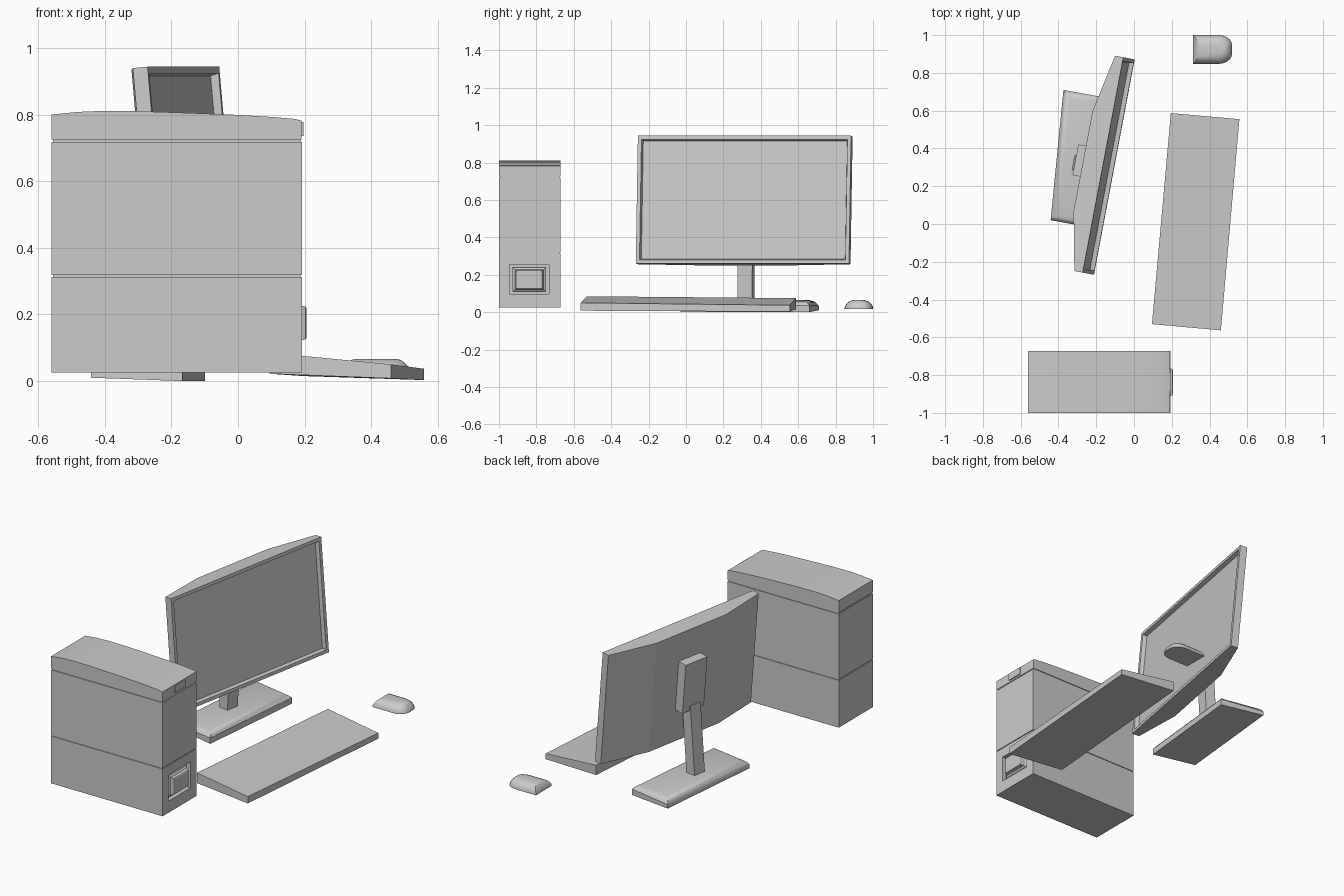
import bpy, bmesh
from math import radians, sin, cos, pi
from mathutils import Matrix, Vector

if "Cube" in bpy.data.objects:
    bpy.data.objects.remove(bpy.data.objects["Cube"])


def loft(name, rings, matrix=None, smooth=None):
    """Solid from equal-length rings of points, capped at both ends."""
    bm = bmesh.new()
    vr = [[bm.verts.new(p) for p in r] for r in rings]
    n = len(vr[0])
    for a, b in zip(vr, vr[1:]):
        for i in range(n):
            j = (i + 1) % n
            bm.faces.new((a[i], a[j], b[j], b[i]))
    bm.faces.new(vr[0][::-1])
    bm.faces.new(vr[-1])
    if matrix:
        bm.transform(matrix)
    bmesh.ops.recalc_face_normals(bm, faces=bm.faces)
    me = bpy.data.meshes.new(name)
    bm.to_mesh(me)
    bm.free()
    ob = bpy.data.objects.new(name, me)
    bpy.context.collection.objects.link(ob)
    if smooth:
        bpy.ops.object.select_all(action='DESELECT')
        ob.select_set(True)
        bpy.context.view_layer.objects.active = ob
        bpy.ops.object.shade_smooth_by_angle(angle=radians(smooth))
    return ob


def rect_x(x, y0, y1, z0, z1):
    return [(x, y0, z0), (x, y1, z0), (x, y1, z1), (x, y0, z1)]


def box(name, x0, x1, y0, y1, z0, z1, matrix=None):
    return loft(name, [rect_x(x, y0, y1, z0, z1) for x in (x0, x1)], matrix)


# --- Tower case: two body sections, recessed seams, curved lid
XB, XF, YR, YL = -0.56, 0.192, -1.0, -0.672
lower = box("tower_lower_body", XB, XF, YR, YL, 0.025, 0.313)
box("tower_upper_body", XB, XF, YR, YL, 0.318, 0.717)
for i, (z0, z1) in enumerate(((0.31, 0.32), (0.71, 0.735))):
    box(f"tower_seam_{i}", XB + .005, XF - .005, YR + .005, YL - .005, z0, z1)
lid_top = [(XB, .80), (-.48, .808), (-.41, .811), (-.30, .810), (-.15, .805),
           (0.0, .799), (.10, .793), (.17, .787), (XF - .002, .782)]
loft("tower_lid", [rect_x(x, YR, YL, .725, z) for x, z in lid_top], smooth=25)
box("tower_lid_latch", .17, .196, -.885, -.785, .735, .778)

# Front panel recess with a stepped frame and raised button
cut = box("panel_cutter", .165, .25, -.944, -.732, .096, .254)
cut.hide_render = True
mod = lower.modifiers.new("recess", 'BOOLEAN')
mod.operation = 'DIFFERENCE'
mod.object = cut
mod.solver = 'EXACT'
bpy.context.view_layer.objects.active = lower
bpy.ops.object.modifier_apply(modifier=mod.name)
bpy.data.objects.remove(cut)


def panel_ring(x, hy, hz):
    return rect_x(x, -.838 - hy, -.838 + hy, .174 - hz, .174 + hz)


loft("panel_button", [panel_ring(.16, .09, .064), panel_ring(.178, .09, .064),
                      panel_ring(.186, .076, .053), panel_ring(.203, .07, .049),
                      panel_ring(.206, .064, .044)])

# --- Monitor: tapered back shell, inset screen
YAW = Matrix.Rotation(radians(-10.7), 4, 'Z')
MON = (Matrix.Translation((-.134, .307, .602)) @ YAW
       @ Matrix.Rotation(radians(-5.1), 4, 'Y'))
half = [(0, .58), (-.045, .58), (-.108, .27)]
outline = half + [(u, -v) for u, v in reversed(half)]
monitor = loft("monitor", [[(u, v, w) for u, v in outline] for w in (-.343, .343)])
bm = bmesh.new()
bm.from_mesh(monitor.data)
screen = max(bm.faces, key=lambda f: f.calc_center_median().x)
bmesh.ops.inset_region(bm, faces=[screen], thickness=.028)
bmesh.ops.inset_region(bm, faces=[screen], thickness=.008)
for v in screen.verts:
    v.co.x -= .024
bm.transform(MON)
bm.to_mesh(monitor.data)
bm.free()

# Mount block and leaning neck
box("monitor_mount", -.165, -.10, -.083, .083, -.14, .165, MON)


def neck_ring(x, y, z):
    return [Vector((x, y, z)) + YAW @ Vector((a, b, 0))
            for a, b in ((-.032, -.04), (.032, -.04), (.032, .04), (-.032, .04))]


loft("monitor_neck", [neck_ring(-.29, .32, .045), neck_ring(-.262, .322, .48)])

# Stand base: skewed plate with rounded crown
BASE_C, BASE_W, BASE_L = (Vector(p) for p in
                          ((-.27, .34, 0), (.275, -.05, 0), (.068, .69, 0)))


def base_ring(z_back, z_front, s, t):
    pts = []
    for a, b in ((-.5, -.5), (.5, -.5), (.5, .5), (-.5, .5)):
        p = BASE_C + BASE_W * a * s + BASE_L * b * t
        p.z = z_back if a < 0 else z_front
        pts.append(p)
    return pts


loft("monitor_base", [base_ring(.01, 0, 1, 1), base_ring(.034, .036, 1, 1),
                      base_ring(.047, .046, .95, .975), base_ring(.057, .055, .86, .94),
                      base_ring(.064, .06, .70, .88)], smooth=30)

# --- Keyboard: sloped wedge, turned slightly
plan = [(.095, -.53), (.46, -.563), (.558, .555), (.195, .587)]
loft("keyboard", [[(x, y, z) for (x, y), z in zip(plan, heights)]
                  for heights in ((.022, .008, .003, .015), (.085, .05, .037, .075))])

# --- Mouse: flat rear, rounded nose, domed top
nose = [(.45 + .07 * cos(a), s * .02 + .056 * sin(a))
        for s, start in ((-1, -pi / 2), (1, 0))
        for a in [start + k * pi / 10 for k in range(6)]]
mouse_plan = [(.312, .076)] + [(.312, -.076)] + nose


def mouse_ring(z, sx, sy):
    return [(.41 + (x - .41) * sx, .924 + y * sy, z) for x, y in mouse_plan]


loft("mouse", [mouse_ring(.018, 1, 1), mouse_ring(.031, .98, .98),
               mouse_ring(.045, .90, .87), mouse_ring(.056, .81, .71),
               mouse_ring(.063, .72, .50), mouse_ring(.066, .62, .25)], smooth=40)
